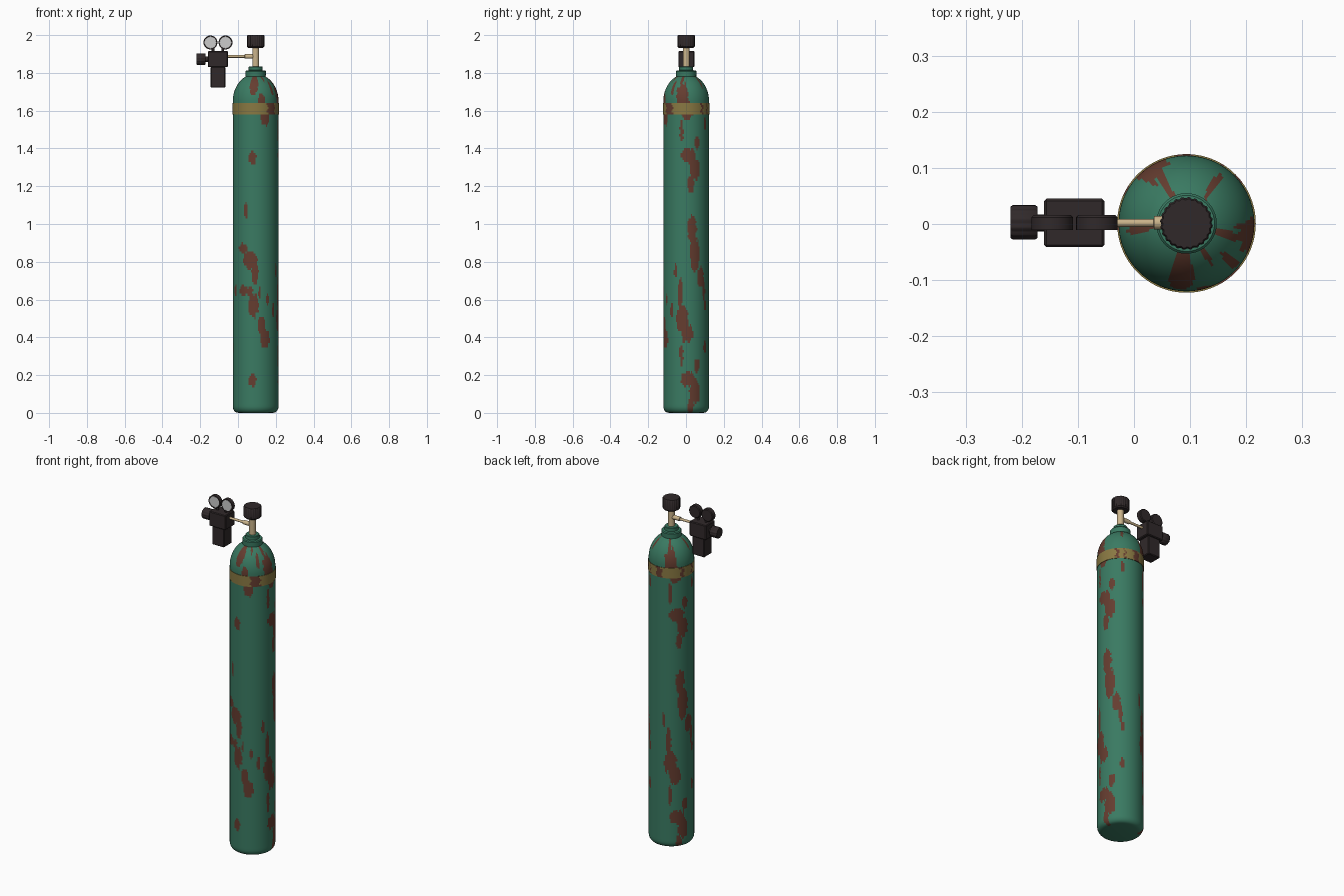
import bpy, bmesh, math
from mathutils import Matrix, Vector

if "Cube" in bpy.data.objects:
    bpy.data.objects.remove(bpy.data.objects["Cube"])

CX, CY = 0.0935, 0.001      # cylinder axis
RY = 0.002                  # regulator centre line


def material(name, r, g, b):
    m = bpy.data.materials.new(name)
    m.diffuse_color = (r, g, b, 1)
    m.use_nodes = True
    m.node_tree.nodes["Principled BSDF"].inputs["Base Color"].default_value = m.diffuse_color
    return m


GREEN = material("green_paint", 0.042, 0.195, 0.122)
RUST = material("rust", 0.13, 0.046, 0.029)
YELLOW = material("yellow_band", 0.25, 0.19, 0.055)
BRASS = material("brass", 0.60, 0.46, 0.26)
DARK = material("dark_metal", 0.030, 0.022, 0.023)
DIAL = material("dial_white", 0.60, 0.60, 0.60)


def finish(bm, name, mats, smooth=True):
    bmesh.ops.recalc_face_normals(bm, faces=bm.faces)
    me = bpy.data.meshes.new(name)
    bm.to_mesh(me)
    bm.free()
    for m in mats:
        me.materials.append(m)
    ob = bpy.data.objects.new(name, me)
    bpy.context.collection.objects.link(ob)
    if smooth:
        bpy.ops.object.select_all(action='DESELECT')
        ob.select_set(True)
        bpy.context.view_layer.objects.active = ob
        bpy.ops.object.shade_smooth_by_angle(angle=math.radians(35))
    return ob


def lathe(name, profile, origin, mats, axis='Z', seg=32, flute=0.0, rule=None, closed=False):
    """Spin (radius, height) points round an axis; flute pulls in every other pair of points."""
    bm = bmesh.new()
    rot = {'Z': Matrix(), 'X': Matrix.Rotation(math.pi / 2, 4, 'Y'),
           'Y': Matrix.Rotation(-math.pi / 2, 4, 'X')}[axis]
    mat = Matrix.Translation(Vector(origin)) @ rot
    rings = []
    for r, h in profile:
        ring = []
        for i in range(seg):
            a = 2 * math.pi * i / seg
            rr = r - (flute if i % 4 < 2 else 0)
            ring.append(bm.verts.new(mat @ Vector((rr * math.sin(a), -rr * math.cos(a), h))))
        rings.append(ring)
    pairs = list(zip(rings, rings[1:]))
    if closed:
        pairs.append((rings[-1], rings[0]))
    for a, b in pairs:
        for i in range(seg):
            j = (i + 1) % seg
            bm.faces.new((a[i], a[j], b[j], b[i]))
    if not closed:
        bm.faces.new(rings[0])
        bm.faces.new(rings[-1])
    if rule:
        for f in bm.faces:
            c = f.calc_center_median() - Vector(origin)
            f.material_index = rule(math.degrees(math.atan2(c.x, -c.y)), c.z, len(f.verts))
    return finish(bm, name, mats)


def box(name, lo, hi, mat, bevel=0.004):
    bm = bmesh.new()
    lo, hi = Vector(lo), Vector(hi)
    bmesh.ops.create_cube(bm, size=1, matrix=Matrix.Translation((lo + hi) / 2)
                          @ Matrix.Diagonal((*(hi - lo), 1)))
    bmesh.ops.bevel(bm, geom=bm.edges[:], offset=bevel, segments=1, affect='EDGES')
    return finish(bm, name, [mat], smooth=False)


# Rust patches: angle from the front, height, half angle, half height
FRONT = [(-8, .17, 10, .035), (-25, 1.07, 5, .05), (-33, .87, 12, .03), (-14, .81, 17, .05),
         (-2, .74, 9, .06), (-32, .65, 12, .03), (-62, .65, 6, .03), (-5, .57, 13, .065),
         (-15, .64, 8, .03), (15, .46, 9, .05), (24, .39, 13, .05), (10, .63, 3, .03),
         (32, .60, 4, .03), (50, .54, 5, .04)]
SIDE = [(78, .31, 5, .06), (118, .25, 8, .035), (96, .18, 20, .04), (113, .11, 14, .06),
        (102, .03, 8, .05), (105, .97, 12, .07), (112, .84, 14, .09), (130, .72, 11, .05),
        (141, .65, 5, .05), (75, .62, 6, .09), (80, .50, 16, .07), (92, .42, 15, .05),
        (62, .75, 4, .04), (145, .57, 5, .03), (145, .35, 6, .03)]
PATCHES = FRONT + [(a + s, z, w, h) for s in (0, 133) for a, z, w, h in SIDE]
TILE = 1.18                 # the rust pattern repeats up the cylinder


def body_rust(ang, z, n):
    if n > 4:
        return 0
    wob = 0.16 * math.sin(ang * 0.55 + z * 31) + 0.16 * math.sin(z * 140 + ang * 0.3)
    for a, pz, w, h in PATCHES:
        d = (ang - a + 180) % 360 - 180
        for zz in (pz, pz + TILE):
            if (d / w) ** 2 + ((z - zz) / h) ** 2 < 1 + wob:
                return 1
    return 0


def band_rust(ang, z, n):
    a = ang % 360 + 3 * math.sin(z * 170)
    spans = ((30, 54), (129, 136), (149, 153), (175, 190), (238, 247), (273, 278))
    return int(any(lo < a < hi for lo, hi in spans))


# Main tank: rounded foot, straight wall in fine rows, domed shoulder
prof = [(0.090, 0.0)]
prof += [(0.095 + 0.026 * math.sin(t * math.pi / 12), 0.035 - 0.034 * math.cos(t * math.pi / 12))
         for t in range(7)]
prof += [(0.121, 0.035 + 1.615 * i / 130) for i in range(1, 131)]
prof += [(0.121 * math.cos(t * 0.0573), 1.65 + 0.145 * math.sin(t * 0.0573)) for t in range(1, 21)]
lathe("tank_body", prof, (CX, CY, 0), [GREEN, RUST], seg=120, rule=body_rust)

# Painted band, a thin sleeve
rows = [1.58 + 0.06 * i / 6 for i in range(7)]
lathe("shoulder_band", [(0.1235, z) for z in rows] + [(0.1205, 1.64), (0.1205, 1.58)],
      (CX, CY, 0), [YELLOW, RUST], seg=120, rule=band_rust, closed=True)

# Neck collar
lathe("neck_collar", [(0.053, 1.77), (0.054, 1.808), (0.050, 1.813), (0.037, 1.814),
                      (0.037, 1.832), (0.034, 1.835)], (CX, CY, 0), [GREEN], seg=40)

# Valve stem and hand wheel
lathe("valve_stem", [(0.018, 1.83), (0.018, 1.94)], (CX, CY, 0), [BRASS])
lathe("hand_wheel", [(0.040, 1.933), (0.047, 1.940), (0.047, 1.996), (0.044, 2.0)],
      (CX, CY, 0), [DARK], seg=96, flute=0.002)

# Outlet pipe to the regulator
lathe("outlet_pipe", [(0.007, -0.06), (0.007, 0.035), (0.012, 0.036), (0.012, 0.085)],
      (0, RY, 1.887), [BRASS], axis='X', seg=20)

# Regulator blocks
box("regulator_body", (-0.160, RY - 0.043, 1.83), (-0.053, RY + 0.043, 1.915), DARK)
box("regulator_lower_block", (-0.145, RY - 0.036, 1.722), (-0.067, RY + 0.036, 1.832), DARK)

# Adjusting knob on the left
lathe("knob_shaft", [(0.015, -0.180), (0.015, -0.155)], (0, RY, 1.873), [DARK], axis='X', seg=20)
lathe("adjusting_knob", [(0.028, -0.220), (0.031, -0.216), (0.031, -0.176), (0.028, -0.172)],
      (0, RY + 0.001, 1.873), [DARK], axis='X', seg=48, flute=0.002)

# Twin pressure gauges with dials facing the front
for side, gx, sx in (("left", -0.146, -0.132), ("right", -0.066, -0.080)):
    lathe("gauge_stem_" + side, [(0.007, 1.91), (0.007, 1.94)], (sx, RY, 0), [DARK], seg=16)
    lathe("gauge_case_" + side, [(0.031, -0.010), (0.032, -0.013), (0.037, -0.013),
                                 (0.037, 0.010), (0.033, 0.014)],
          (gx, RY, 1.961), [DARK], axis='Y', seg=40)
    lathe("gauge_dial_" + side, [(0.031, -0.0125), (0.031, -0.009)],
          (gx, RY, 1.961), [DIAL], axis='Y', seg=40)
